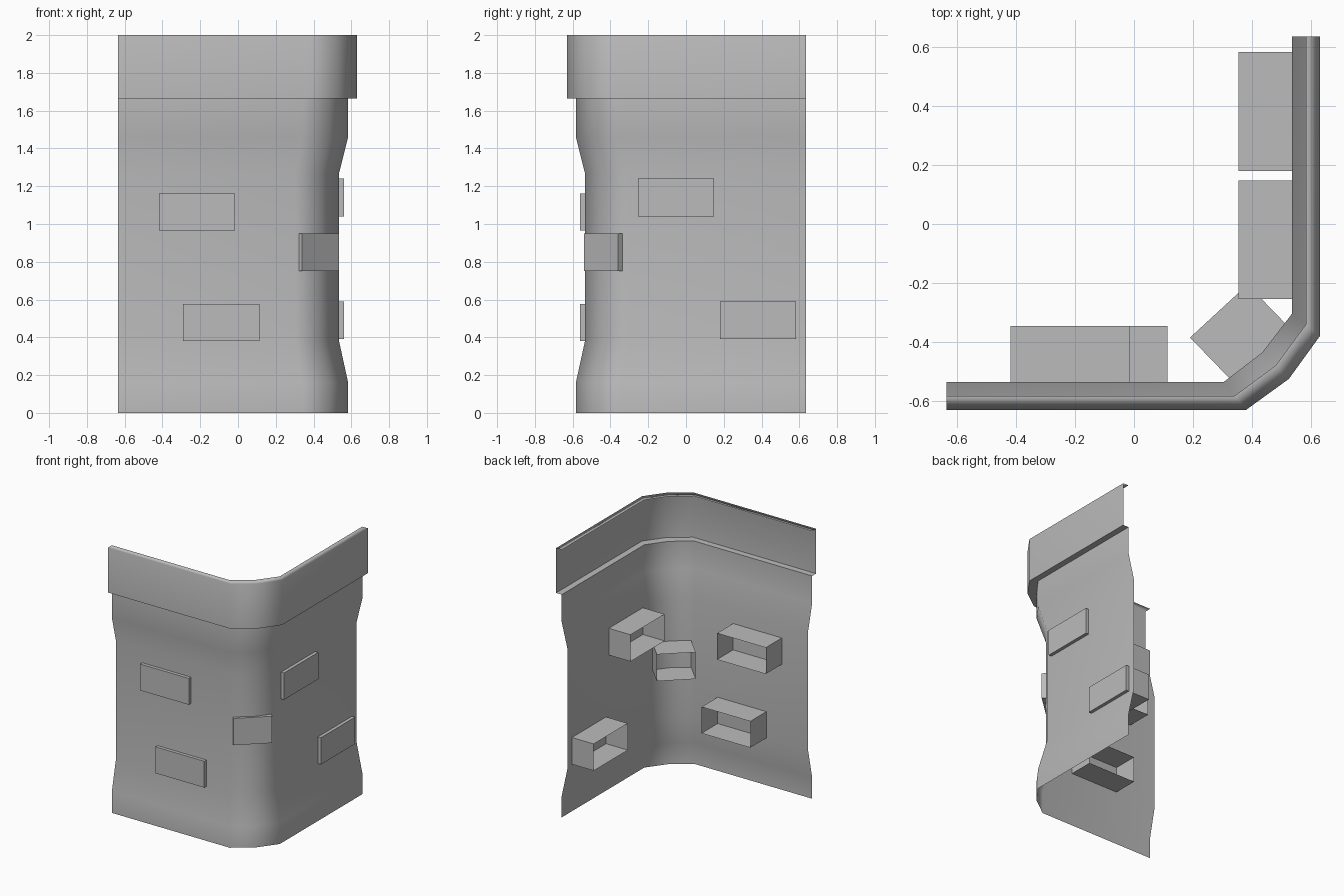
import bpy, bmesh
from mathutils import Vector

cube = bpy.data.objects.get("Cube")
if cube:
    bpy.data.objects.remove(cube)

GREY = (0.5, 0.5, 0.5, 1)
stone = bpy.data.materials.new("stone grey")
stone.use_nodes = True
stone.diffuse_color = GREY
stone.node_tree.nodes["Principled BSDF"].inputs["Base Color"].default_value = GREY
END = 0.635  # where both wings of the corner stop


def add_object(name, bm):
    mesh = bpy.data.meshes.new(name)
    bm.to_mesh(mesh)
    bm.free()
    mesh.materials.append(stone)
    obj = bpy.data.objects.new(name, mesh)
    bpy.context.collection.objects.link(obj)
    return obj


def corner_sheet(name, rings, sharp_rings=()):
    """Loft an L-shaped outline; each ring is (offset, bend, middle, z)."""
    bm = bmesh.new()
    rows = []
    for off, bend, mid, z in rings:
        outline = [(-END, -off), (bend, -off), (mid, -mid), (off, -bend), (off, END)]
        rows.append([bm.verts.new((x, y, z)) for x, y in outline])
    for low, high in zip(rows, rows[1:]):
        for i in range(len(low) - 1):
            bm.faces.new((low[i], low[i + 1], high[i + 1], high[i])).smooth = True
    for r in sharp_rings:
        for a, b in zip(rows[r], rows[r][1:]):
            bm.edges.get((a, b)).smooth = False
    obj = add_object(name, bm)
    weighted = obj.modifiers.new("even shading", "WEIGHTED_NORMAL")
    weighted.keep_sharp = True
    return obj


def brick(name, start, end, inward, z0, z1):
    """Box with its outer face from start to end, open at the back."""
    bm = bmesh.new()
    a, b, d = Vector(start), Vector(end), Vector(inward)
    plan = [a, b, b + d, a + d]
    low = [bm.verts.new((p.x, p.y, z0)) for p in plan]
    high = [bm.verts.new((p.x, p.y, z1)) for p in plan]
    bm.faces.new(high)
    bm.faces.new(low[::-1])
    for i, j in ((0, 1), (1, 2), (3, 0)):
        bm.faces.new((low[i], low[j], high[j], high[i]))
    return add_object(name, bm)


# Wall waisted in the middle, stepping out into the top band and its lip
WAIST = (0.535, 0.305, 0.435)
FOOT = (0.583, 0.34, 0.48)
BAND = (0.63, 0.38, 0.525)
corner_sheet("corner_wall", [
    (*FOOT, 0), (*FOOT, 0.16), (*WAIST, 0.38), (*WAIST, 1.27),
    (*FOOT, 1.46), (*FOOT, 1.665), (*BAND, 1.665), (*BAND, 2.0), (*FOOT, 2.0),
], sharp_rings=(5, 6))

# Bricks standing slightly proud of the wall
for name, x, z in (("upper", -0.418, 0.965), ("lower", -0.29, 0.38)):
    brick(f"front_{name}_brick", (x, -0.56), (x + 0.403, -0.56), (0, 0.215), z, z + 0.197)
for name, y, z in (("upper", -0.255, 1.04), ("lower", 0.18, 0.39)):
    brick(f"side_{name}_brick", (0.56, y), (0.56, y + 0.403), (-0.205, 0), z, z + 0.2)
brick("corner_brick", (0.34, -0.54), (0.535, -0.36), (-0.15, 0.155), 0.75, 0.95)
